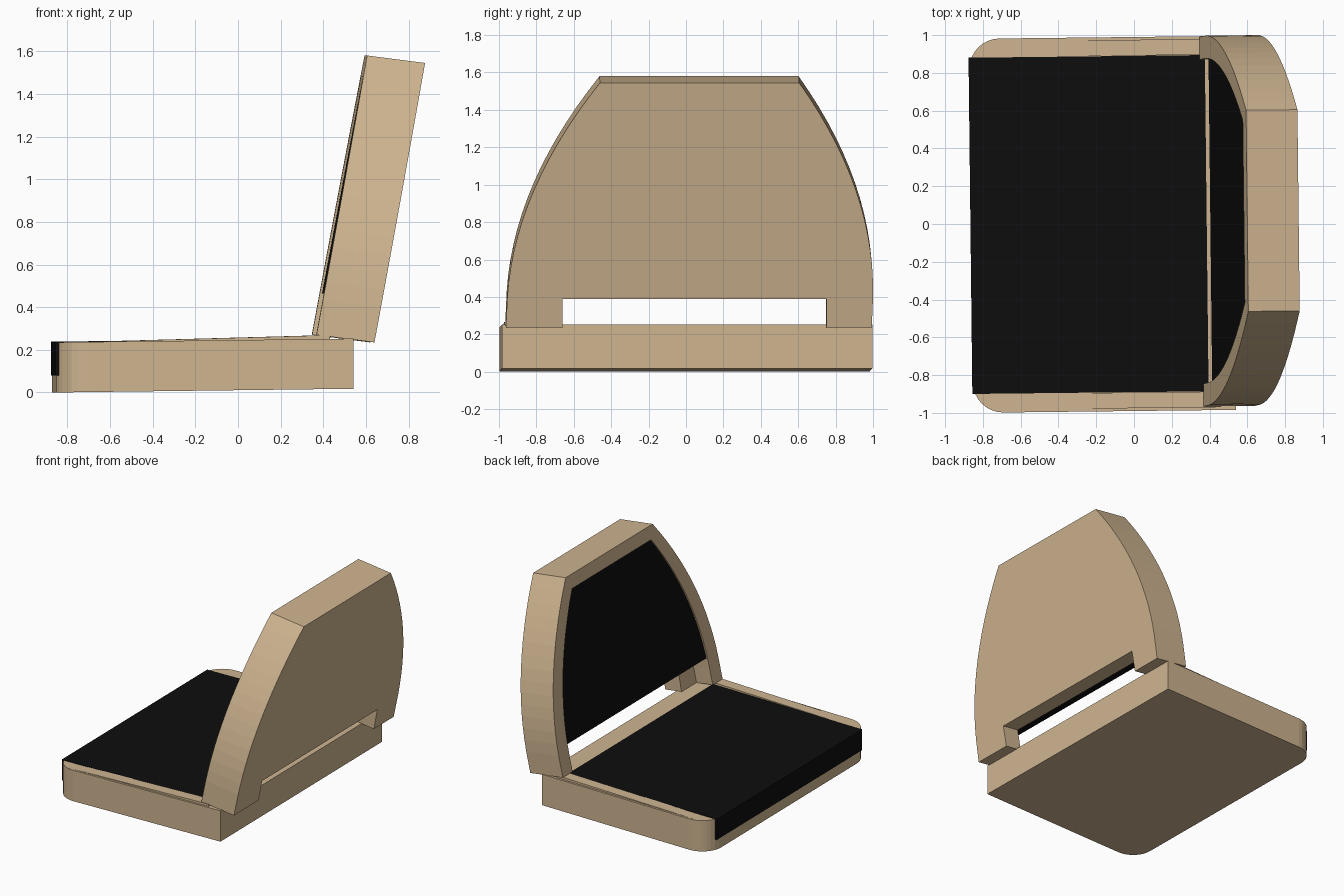
import bpy, bmesh
from mathutils import Matrix

if "Cube" in bpy.data.objects:
    bpy.data.objects.remove(bpy.data.objects["Cube"])

YAW = Matrix.Rotation(0.0113, 4, 'Z')


def material(name, rgb):
    m = bpy.data.materials.new(name)
    m.diffuse_color = (*rgb, 1)
    m.use_nodes = True
    m.node_tree.nodes["Principled BSDF"].inputs["Base Color"].default_value = m.diffuse_color
    return m


WOOD = material("wood", (0.62, 0.46, 0.28))
BLACK = material("black_padding", (0.004, 0.004, 0.004))


def prism(name, outline, a, b, place, mat):
    """Extrude a 2D outline between depths a and b, mapped by place(p, q, depth)."""
    bm = bmesh.new()
    lo, hi = [[bm.verts.new(YAW @ place(p, q, d)) for p, q in outline] for d in (a, b)]
    bm.faces.new(lo)
    bm.faces.new(hi)
    n = len(outline)
    for i in range(n):
        j = (i + 1) % n
        bm.faces.new((lo[i], lo[j], hi[j], hi[i]))
    bmesh.ops.recalc_face_normals(bm, faces=bm.faces)
    me = bpy.data.meshes.new(name)
    bm.to_mesh(me)
    bm.free()
    me.materials.append(mat)
    ob = bpy.data.objects.new(name, me)
    bpy.context.collection.objects.link(ob)
    return ob


def cut(ob, cutter):
    mod = ob.modifiers.new("cut", 'BOOLEAN')
    mod.operation = 'DIFFERENCE'
    mod.solver = 'EXACT'
    mod.object = cutter
    bpy.context.view_layer.objects.active = ob
    bpy.ops.object.modifier_apply(modifier=mod.name)
    bpy.data.objects.remove(cutter)


from mathutils import Vector
from math import sin, cos, pi


# Seat space: slightly rising towards the back
def seat_xy(x, y, z):
    return Vector((x, y, z + 0.0125 * (x + 0.87)))


def seat_xz(x, z, y):
    return seat_xy(x, y, z)


# Backrest space: y across, w up the lean (0..1), u through the thickness (0..1)
def back(y, w, u):
    return Vector((0.357 + 0.243 * w + 0.272 * u, y, 0.27 + 1.31 * w - 0.035 * u))


def arch(w0, w1, inset, n=16):
    """Tapered arch outline with a flat top, leaning a little to +y."""
    right, left = [], []
    for i in range(n + 1):
        w = w0 + (w1 - w0) * i / n
        half = 0.978 - 0.55 * max(w - 0.1, 0) ** 2 - inset
        c = 0.008 + 0.055 * w
        right.append((c + half, w))
        left.append((c - half, w))
    return right + left[::-1]


# Seat base with two rounded front corners
X0, X1, Y, R = -0.862, 0.53, 0.99, 0.16
arc = [(X0 + R - R * sin(a), Y - R + R * cos(a)) for a in [i * pi / 16 for i in range(9)]]
outline = [(X1, Y)] + arc + [(x, -y) for x, y in arc[::-1]] + [(X1, -Y)]
prism("seat_base", outline, 0, 0.235, seat_xy, WOOD)

# Seat padding wrapping over the front edge
prism("seat_padding", [(-0.866, 0.08), (-0.866, 0.238), (0.385, 0.238), (0.385, 0.2),
                       (-0.8, 0.2), (-0.8, 0.08)], -0.89, 0.89, seat_xz, BLACK)

# Thin side rails rising to meet the backrest
for side, name in ((1, "left_rail"), (-1, "right_rail")):
    prism(name, [(-0.75, 0.225), (-0.75, 0.235), (0.36, 0.252), (0.42, 0.25), (0.42, 0.225)],
          side * 0.892, side * 0.975, seat_xz, WOOD)

# Backrest shell with a front recess and a slot at the bottom
shell = prism("backrest_shell", arch(0, 1, 0), 0, 1, back, WOOD)
cut(shell, prism("recess_cutter", arch(-0.1, 0.925, 0.12), -0.2, 0.5, back, WOOD))
cut(shell, prism("slot_cutter", [(-0.667, -0.1), (0.743, -0.1), (0.743, 0.118), (-0.667, 0.118)],
                 -0.3, 1.2, back, WOOD))

# Backrest padding
prism("backrest_padding", arch(0.15, 0.925, 0.12), 0.04, 0.51, back, BLACK)
